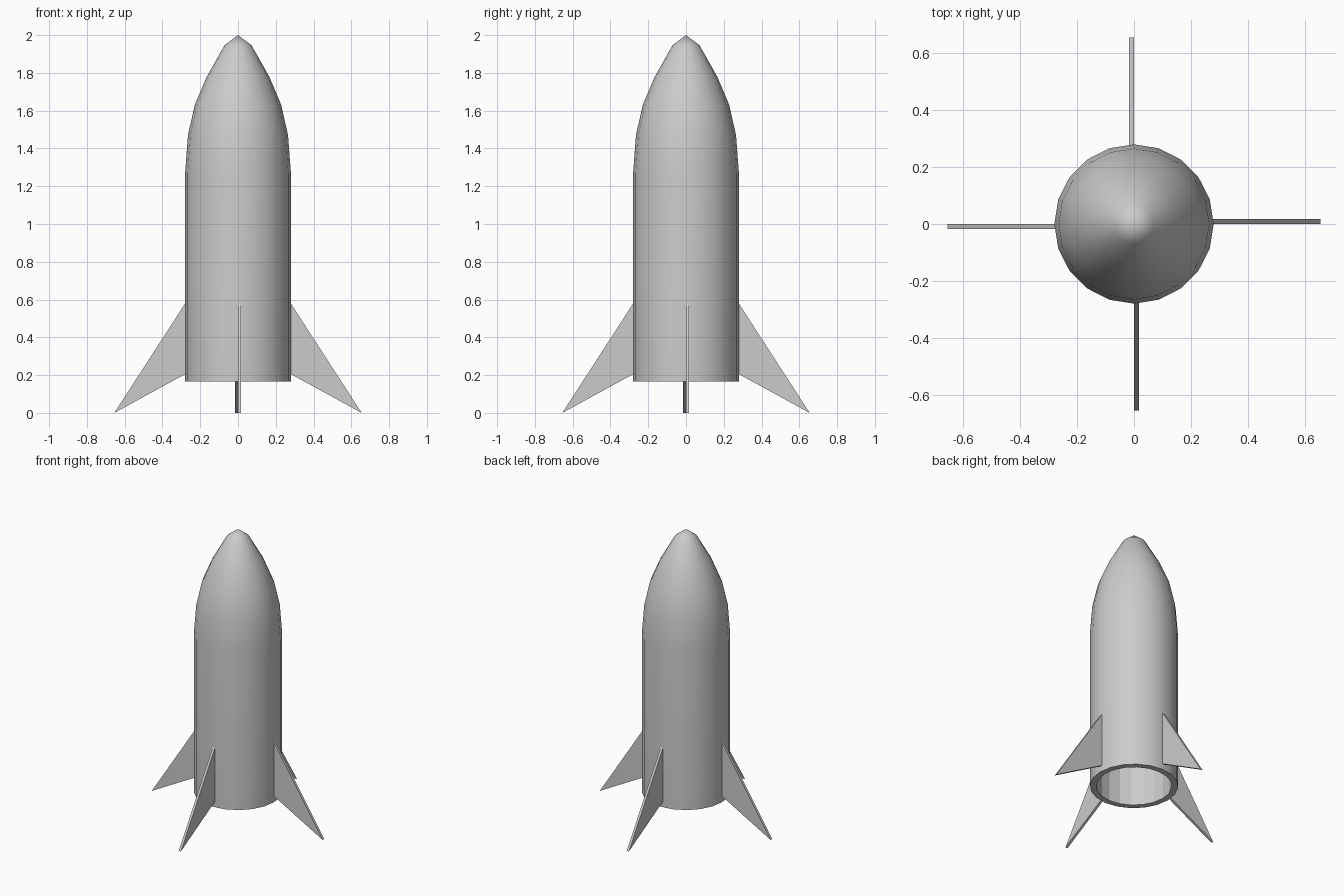
import bpy, bmesh, math
from mathutils import Matrix

if "Cube" in bpy.data.objects:
    bpy.data.objects.remove(bpy.data.objects["Cube"])

SIDES = 20
# outer body profile from bottom rim to nose (radius, height)
OUTER = [(0.28, 0.165), (0.28, 1.27), (0.265, 1.47), (0.229, 1.63),
         (0.167, 1.777), (0.071, 1.947), (0, 2.0)]
# inner wall of the hollow hull
INNER = [(0.24, 0.165), (0.24, 1.26), (0.225, 1.46), (0.191, 1.61),
         (0.132, 1.75), (0.048, 1.9), (0, 1.93)]


def finish(name, bm):
    mesh = bpy.data.meshes.new(name)
    bm.to_mesh(mesh)
    bm.free()
    obj = bpy.data.objects.new(name, mesh)
    bpy.context.collection.objects.link(obj)
    return obj


def lathe(bm, profile):
    rings = []
    for r, z in profile:
        if r == 0:
            rings.append([bm.verts.new((0, 0, z))] * SIDES)
        else:
            rings.append([bm.verts.new((r * math.cos(math.tau * i / SIDES),
                                        r * math.sin(math.tau * i / SIDES), z))
                          for i in range(SIDES)])
    faces = []
    for a, b in zip(rings, rings[1:]):
        for i in range(SIDES):
            j = (i + 1) % SIDES
            quad = list(dict.fromkeys((a[i], a[j], b[j], b[i])))
            faces.append(bm.faces.new(quad))
    return rings[0], faces


# hollow hull: smooth outside, faceted inside, flat bottom rim
bm = bmesh.new()
outer_rim, outer_faces = lathe(bm, OUTER)
inner_rim, inner_faces = lathe(bm, INNER)
for f in outer_faces:
    f.smooth = True
for i in range(SIDES):
    j = (i + 1) % SIDES
    bm.faces.new((outer_rim[i], inner_rim[i], inner_rim[j], outer_rim[j])).smooth = False
bmesh.ops.recalc_face_normals(bm, faces=bm.faces)
for e in bm.edges:
    if len({f.smooth for f in e.link_faces}) > 1:
        e.smooth = False
finish("rocket_hull", bm)

# four swept fins, each set to one side of its axis
FIN = [(0.276, 0.585), (0.655, 0.0), (0.276, 0.207)]
for k, name in enumerate(("right", "back", "left", "front")):
    bm = bmesh.new()
    face = bm.faces.new([bm.verts.new((x, 0, z)) for x, z in FIN])
    ext = bmesh.ops.extrude_face_region(bm, geom=[face], use_keep_orig=True)
    verts = [v for v in ext["geom"] if isinstance(v, bmesh.types.BMVert)]
    bmesh.ops.translate(bm, verts=verts, vec=(0, 0.017, 0))
    bmesh.ops.recalc_face_normals(bm, faces=bm.faces)
    bm.transform(Matrix.Rotation(k * math.pi / 2, 4, "Z"))
    finish(name + "_fin", bm)
